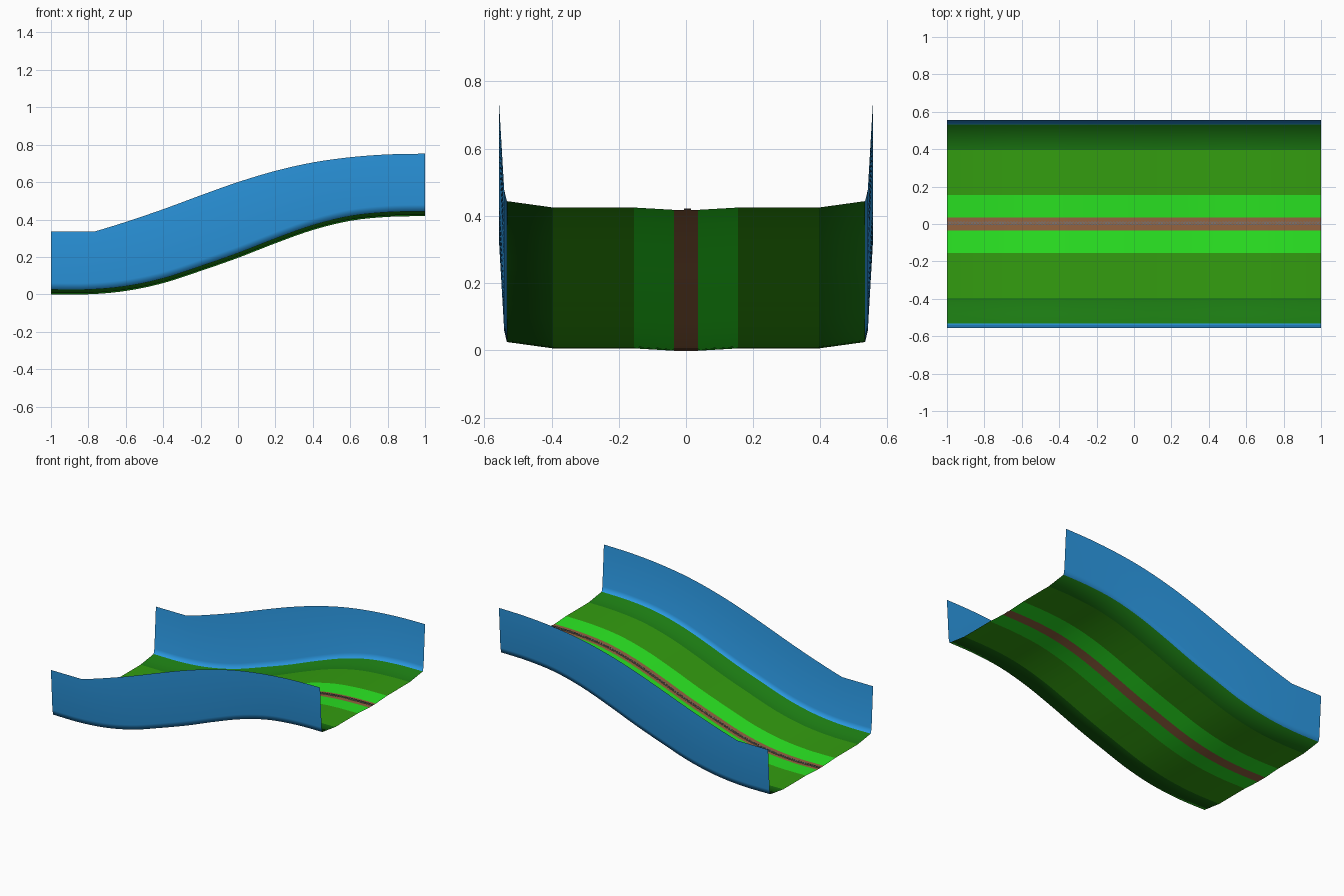
import bpy, bmesh, math

if "Cube" in bpy.data.objects:
    bpy.data.objects.remove(bpy.data.objects["Cube"])

KINK = -0.77
FLOOR = [(-1.2, 0), (-1, 0), (-0.8, 0.0), (-0.6, 0.018), (-0.4, 0.06), (-0.2, 0.125),
         (0, 0.195), (0.2, 0.273), (0.4, 0.344), (0.6, 0.393), (0.8, 0.414), (1, 0.418), (1.2, 0.418)]
RIM = [(-0.94, 0.29), (KINK, 0.335), (-0.6, 0.387), (-0.4, 0.455), (-0.2, 0.529), (0, 0.6),
       (0.2, 0.66), (0.4, 0.705), (0.6, 0.733), (0.8, 0.748), (1, 0.752), (1.2, 0.753)]


def smooth(pts, x):
    """Hermite interpolation through the given points."""
    i = 1
    while i < len(pts) - 3 and x > pts[i + 1][0]:
        i += 1
    (xa, a), (xb, b), (xc, c), (xd, d) = pts[i - 1:i + 3]
    h = xc - xb
    t = (x - xb) / h
    m0, m1 = (c - a) / (xc - xa) * h, (d - b) / (xd - xb) * h
    return ((2*t**3 - 3*t*t + 1) * b + (t**3 - 2*t*t + t) * m0
            + (3*t*t - 2*t**3) * c + (t**3 - t*t) * m1)


def floor_z(x):
    return smooth(FLOOR, x)


def rim_z(x):
    return 0.335 if x <= KINK else smooth(RIM, x)


def material(name, col):
    m = bpy.data.materials.new(name)
    m.diffuse_color = (*col, 1)
    m.use_nodes = True
    m.node_tree.nodes["Principled BSDF"].inputs["Base Color"].default_value = m.diffuse_color
    return m


STATIONS = [-1, -0.92, -0.84] + [KINK + (1 - KINK) * i / 36 for i in range(37)]


def strip(name, section, mats, side=1):
    """Sweep a cross-section along the slope, with one material per band."""
    bm = bmesh.new()
    rows = [[bm.verts.new((x, side * y, z)) for y, z in section(x)] for x in STATIONS]
    for r, s in zip(rows, rows[1:]):
        for j in range(len(r) - 1):
            quad = (r[j], s[j], s[j + 1], r[j + 1])
            f = bm.faces.new(quad[::-1] if side > 0 else quad)
            f.material_index = min(j, len(mats) - 1)
            f.smooth = True
    me = bpy.data.meshes.new(name)
    bm.to_mesh(me)
    bm.free()
    for m in mats:
        me.materials.append(m)
    bpy.context.collection.objects.link(bpy.data.objects.new(name, me))


def offsets(pts):
    return lambda x: [(y, floor_z(x) + dz) for y, dz in pts]


def bank_and_wall(x):
    z = floor_z(x)
    return [(0.395, z + 0.007), (0.533, z + 0.026), (0.541, z + 0.06), (0.557, rim_z(x))]


brown = material("brown", (0.29, 0.125, 0.05))
bright = material("bright_green", (0.023, 0.78, 0.016))
mid = material("mid_green", (0.033, 0.335, 0.005))
dark = material("dark_green", (0.011, 0.19, 0.006))
blue = material("blue", (0.025, 0.32, 0.77))
steel = material("chain_grey", (0.2, 0.17, 0.16))

# Central path
strip("path", offsets([(-0.035, 0.0), (0.035, 0.0)]), [brown], -1)

# Grass bands, then the bank blending smoothly into the side wall, on both sides
for side, s in (("left", 1), ("right", -1)):
    strip(f"inner_grass_{side}", offsets([(0.035, 0.0), (0.155, 0.007)]), [bright], s)
    strip(f"outer_grass_{side}", offsets([(0.155, 0.007), (0.395, 0.007)]), [mid], s)
    strip(f"bank_and_wall_{side}", bank_and_wall, [dark, blue], s)

# Fine row of flat links along the path
bm = bmesh.new()
N = 120
for i in range(N):
    x = -1 + (i + 0.5) * 2 / N
    slope = (floor_z(x + 0.01) - floor_z(x - 0.01)) / 0.02
    rings = []
    for scale, h in ((1.0, 0.001), (1.0, 0.004), (0.5, 0.004), (0.5, 0.001)):
        ring = []
        for k in range(8):
            t = math.tau * (k + 0.5) / 8
            u = 0.0085 * scale * math.cos(t)
            ring.append(bm.verts.new((x + u, 0.004 + 0.011 * scale * math.sin(t),
                                      floor_z(x) + u * slope + h)))
        rings.append(ring)
    for a, b in zip(rings, rings[1:]):
        for k in range(8):
            n = (k + 1) % 8
            bm.faces.new((a[k], a[n], b[n], b[k]))
me = bpy.data.meshes.new("path_chain")
bm.to_mesh(me)
bm.free()
me.materials.append(steel)
bpy.context.collection.objects.link(bpy.data.objects.new("path_chain", me))
